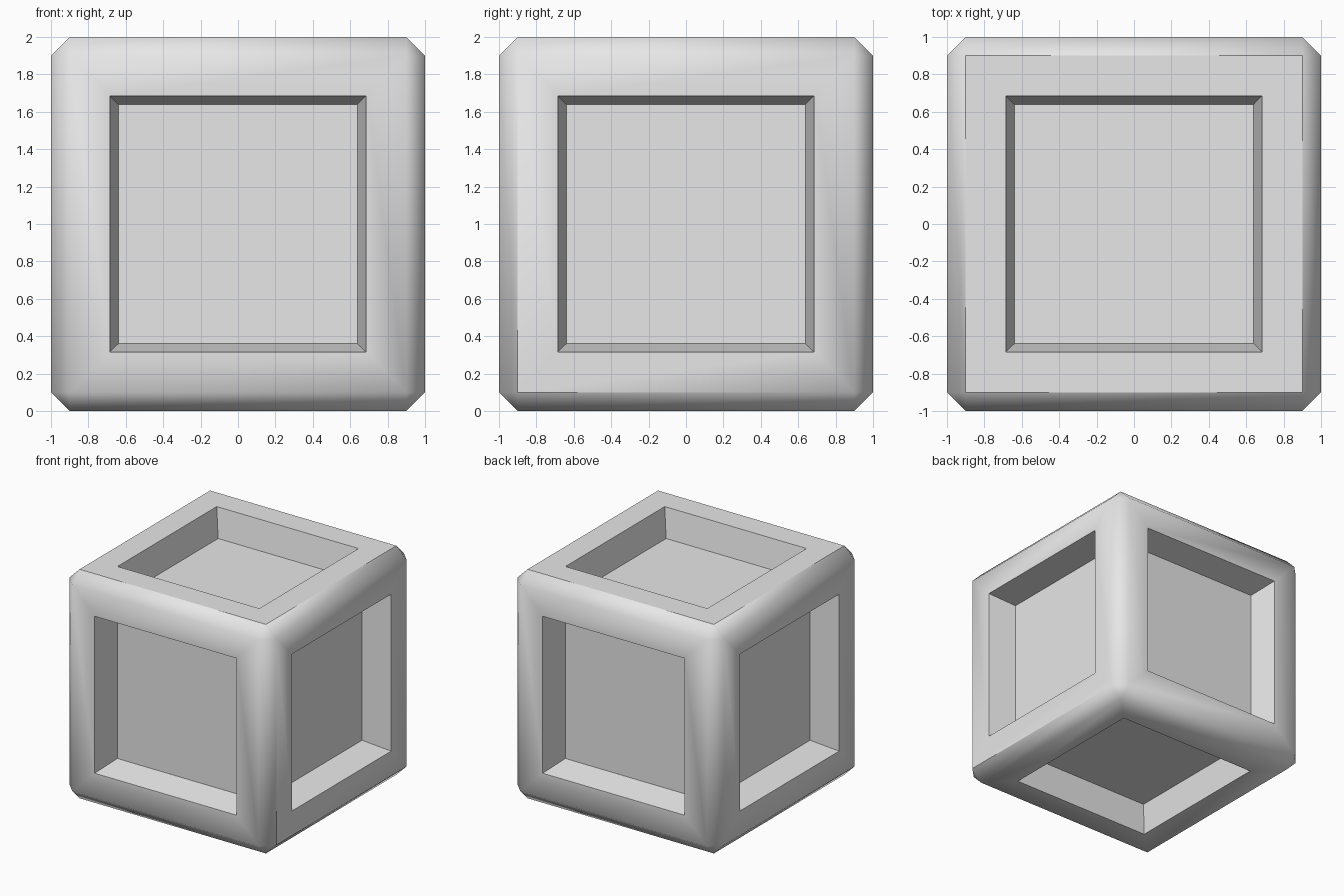
import bpy, bmesh, math

if "Cube" in bpy.data.objects:
    bpy.data.objects.remove(bpy.data.objects["Cube"])

CHAMFER = 0.10      # edge cut
FRAME = 0.215       # width of the flat frame on each side
TAPER = 0.045       # recess walls lean inward
DEPTH = 0.25        # recess depth

grey = bpy.data.materials.new("light_grey")
grey.diffuse_color = (0.8, 0.8, 0.8, 1.0)
grey.use_nodes = True
grey.node_tree.nodes["Principled BSDF"].inputs["Base Color"].default_value = grey.diffuse_color

# Chamfered cube
bm = bmesh.new()
bmesh.ops.create_cube(bm, size=2.0)
bmesh.ops.bevel(bm, geom=bm.edges[:], offset=CHAMFER, offset_type='OFFSET',
                segments=1, profile=0.5, affect='EDGES')
bmesh.ops.recalc_face_normals(bm, faces=bm.faces[:])

# Tapered square recess in each of the six sides
sides = [f for f in bm.faces if max(abs(c) for c in f.normal) > 0.99]
bmesh.ops.inset_individual(bm, faces=sides, thickness=FRAME, use_even_offset=True)
bmesh.ops.inset_individual(bm, faces=sides, thickness=TAPER, depth=-DEPTH,
                           use_even_offset=True)
bmesh.ops.translate(bm, verts=bm.verts[:], vec=(0, 0, 1))
bm.normal_update()


def on_line(edge, **coords):
    """True when both ends of the edge lie on the given coordinates."""
    return all(abs(getattr(v.co, k) - c) < 1e-3
               for v in edge.verts for k, c in coords.items())


# Smooth rounded outside, crisp recesses and crisp rim around the top
for f in bm.faces:
    f.smooth = True
for e in bm.edges:
    top_rim = on_line(e, z=2) and any(f.normal.z < 0.9 for f in e.link_faces)
    right_rim = on_line(e, x=1, y=-0.9) or on_line(e, x=1, z=0.1)
    e.smooth = not (e.calc_face_angle(0) > math.radians(50) or top_rim or right_rim)

mesh = bpy.data.meshes.new("recessed_cube")
bm.to_mesh(mesh)
bm.free()
mesh.materials.append(grey)
cube = bpy.data.objects.new("recessed_cube", mesh)
bpy.context.collection.objects.link(cube)
